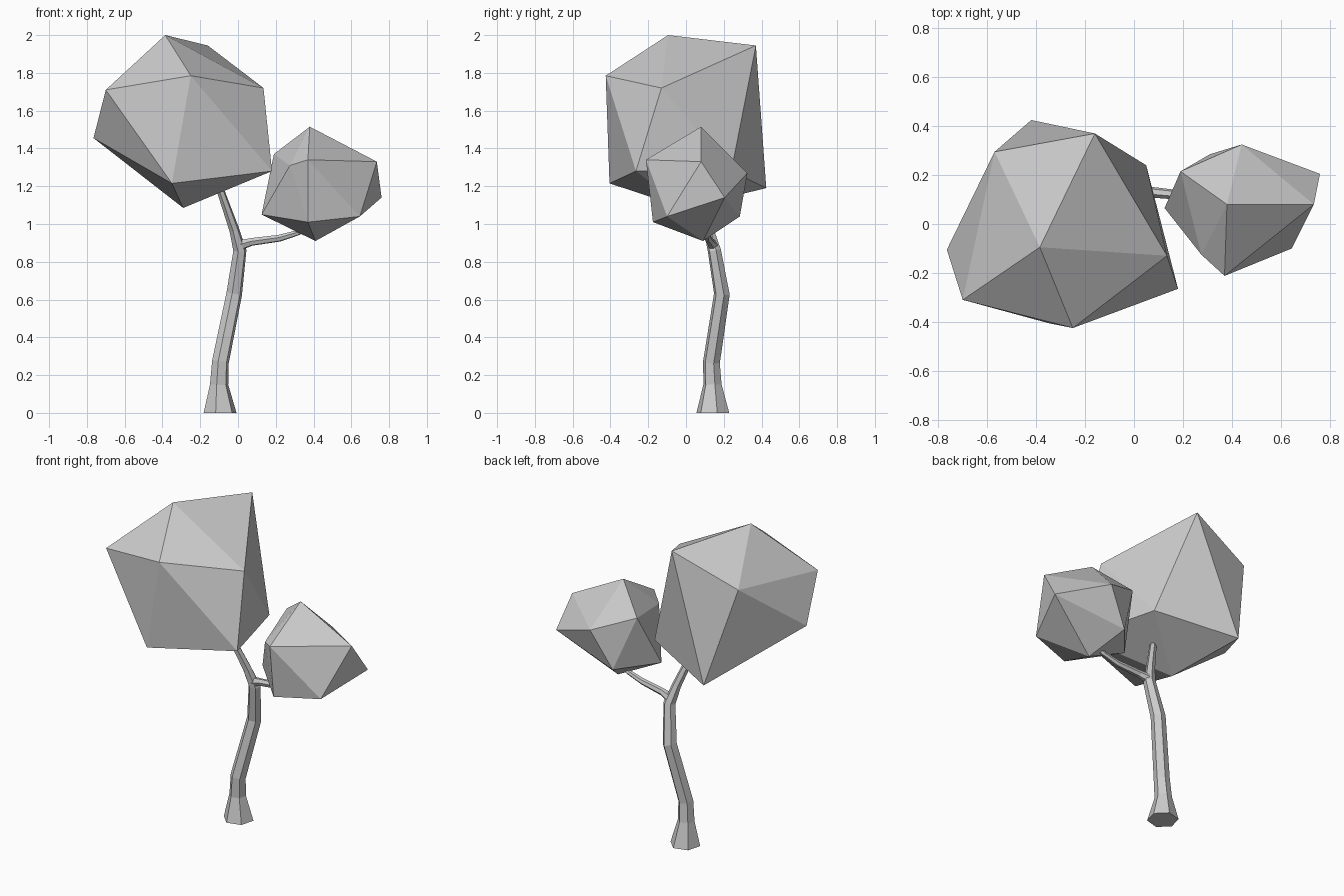
import bpy, bmesh, math
from mathutils import Vector

if "Cube" in bpy.data.objects:
    bpy.data.objects.remove(bpy.data.objects["Cube"])


def finish(bm, name):
    bmesh.ops.recalc_face_normals(bm, faces=bm.faces)
    mesh = bpy.data.meshes.new(name)
    bm.to_mesh(mesh)
    bm.free()
    bpy.context.collection.objects.link(bpy.data.objects.new(name, mesh))


def crown(name, top, upper, lower, bottom):
    """Irregular icosahedron: two staggered five-point rings and two poles."""
    bm = bmesh.new()
    t, b = bm.verts.new(top), bm.verts.new(bottom)
    u = [bm.verts.new(p) for p in upper]
    l = [bm.verts.new(p) for p in lower]
    for i in range(5):
        j = (i + 1) % 5
        for f in ((t, u[i], u[j]), (u[i], l[i], u[j]),
                  (l[i], l[j], u[j]), (b, l[j], l[i])):
            bm.faces.new(f)
    finish(bm, name)


def limb(name, path, sides=6, turn=15, flat_ends=False):
    """Tapered faceted tube along (x, y, z, radius) stations."""
    bm = bmesh.new()
    pts = [Vector(p[:3]) for p in path]
    rings = []
    for i, p in enumerate(path):
        d = (pts[min(i + 1, len(pts) - 1)] - pts[max(i - 1, 0)]).normalized()
        if i == 0 and flat_ends:
            d = Vector((0, 0, 1))
        q = Vector((0, 0, 1)).rotation_difference(d)
        ring = []
        for k in range(sides):
            a = math.radians(turn) + math.tau * k / sides
            ring.append(bm.verts.new(
                pts[i] + q @ Vector((math.cos(a), math.sin(a), 0)) * p[3]))
        rings.append(ring)
    for r, s in zip(rings, rings[1:]):
        for k in range(sides):
            n = (k + 1) % sides
            bm.faces.new((r[k], r[n], s[n], s[k]))
    bm.faces.new(rings[0][::-1])
    bm.faces.new(rings[-1])
    finish(bm, name)


# Trunk with flared foot, continuing into the left branch
limb("trunk", [(-.095, .142, 0, .09), (-.10, .14, .15, .05),
               (-.093, .135, .27, .046), (-.02, .19, .63, .043),
               (.01, .15, .86, .036), (-.02, .12, .97, .027),
               (-.09, .06, 1.17, .021), (-.11, .04, 1.22, .019)],
     flat_ends=True)

# Side branch to the small crown
limb("side_branch", [(.0, .145, .885, .03), (.07, .13, .905, .022),
                     (.22, .115, .925, .019), (.32, .11, .955, .015),
                     (.38, .10, .99, .013)])

# Large crown
crown("large_crown", (-.385, -.095, 2.0),
      [(.135, -.13, 1.72), (-.16, .37, 1.945), (-.57, .295, 1.78),
       (-.70, -.31, 1.71), (-.25, -.425, 1.785)],
      [(.05, .24, 1.28), (-.42, .425, 1.19), (-.765, -.105, 1.455),
       (-.35, -.405, 1.215), (.18, -.265, 1.28)],
      (-.29, -.01, 1.085))

# Small crown
crown("small_crown", (.38, .08, 1.515),
      [(.735, .08, 1.33), (.44, .325, 1.27), (.19, .215, 1.37),
       (.275, -.125, 1.31), (.37, -.212, 1.34)],
      [(.76, .205, 1.14), (.31, .285, 1.04), (.125, .065, 1.05),
       (.37, -.175, 1.01), (.645, -.10, 1.04)],
      (.41, .09, .91))
